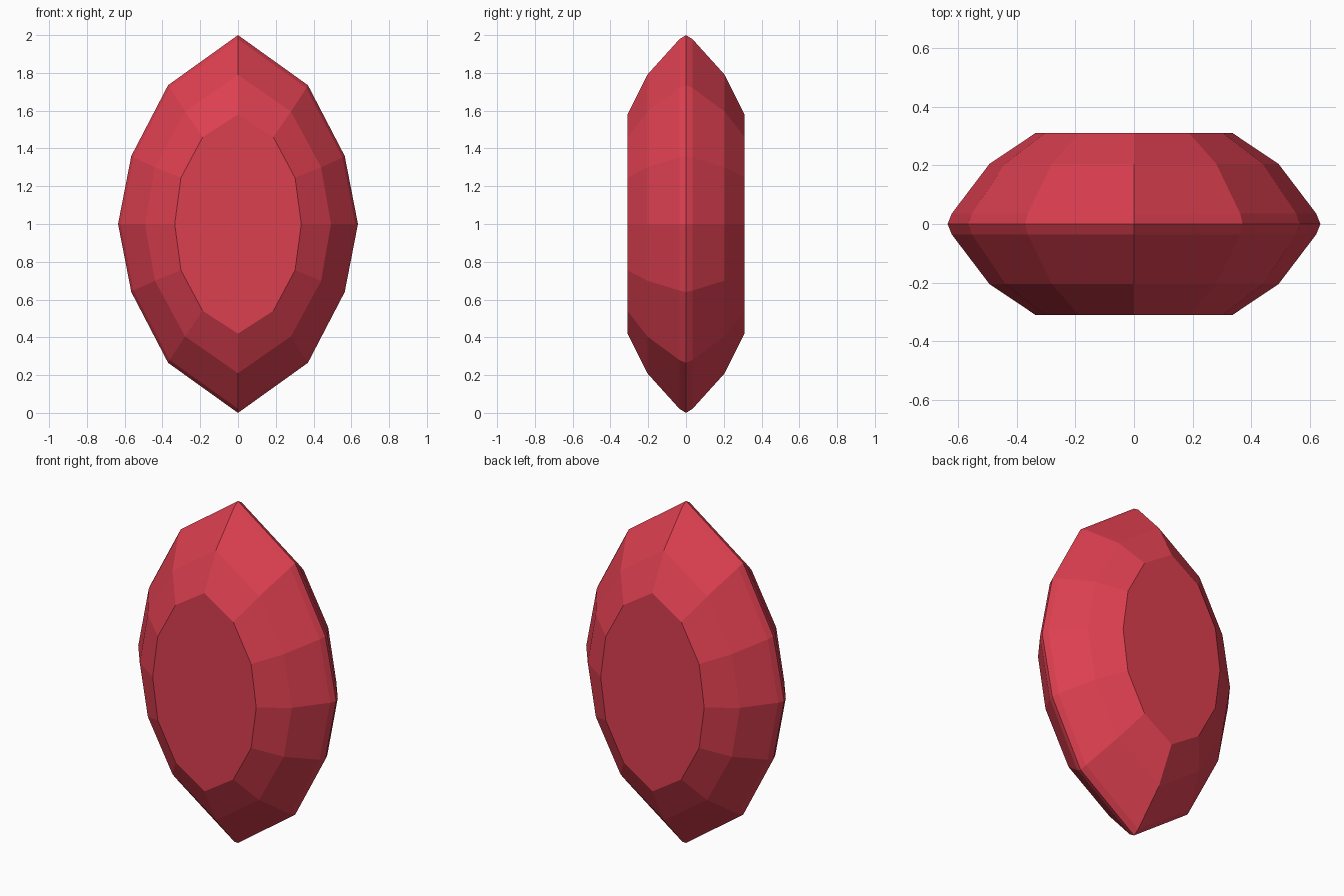
import bpy, bmesh

if "Cube" in bpy.data.objects:
    bpy.data.objects.remove(bpy.data.objects["Cube"])

# Quarter outlines (x, height above centre) of each ring, keyed by depth from the girdle
RINGS = [
    (0.0,   [(0, 1.0), (0.37, 0.735), (0.565, 0.36), (0.635, 0)]),
    (0.035, [(0, 0.978), (0.362, 0.72), (0.553, 0.352), (0.621, 0)]),
    (0.205, [(0, 0.79), (0.28, 0.595), (0.44, 0.30), (0.492, 0)]),
    (0.31,  [(0, 0.58), (0.187, 0.46), (0.302, 0.245), (0.335, 0)]),
]


def full_ring(quarter):
    """Mirror a quarter outline into the closed twelve-sided ring."""
    right = quarter + [(x, -z) for x, z in quarter[-2::-1]]
    return right + [(-x, z) for x, z in right[-2:0:-1]]


# Ring stack from front table to back table
stack = [(-d, q) for d, q in RINGS[:0:-1]] + RINGS

bm = bmesh.new()
loops = [[bm.verts.new((x, y, 1 + z)) for x, z in full_ring(q)] for y, q in stack]

# Facets between neighbouring rings
for a, b in zip(loops, loops[1:]):
    n = len(a)
    for i in range(n):
        j = (i + 1) % n
        bm.faces.new((a[i], a[j], b[j], b[i]))

# Flat front and back tables
bm.faces.new(loops[0])
bm.faces.new(loops[-1])
bmesh.ops.recalc_face_normals(bm, faces=bm.faces)

mesh = bpy.data.meshes.new("gemstone")
bm.to_mesh(mesh)
bm.free()

# Red gem colour
red = bpy.data.materials.new("gem_red")
red.diffuse_color = (0.72, 0.05, 0.08, 1)
red.use_nodes = True
red.node_tree.nodes["Principled BSDF"].inputs["Base Color"].default_value = red.diffuse_color
mesh.materials.append(red)

gem = bpy.data.objects.new("gemstone", mesh)
bpy.context.collection.objects.link(gem)
